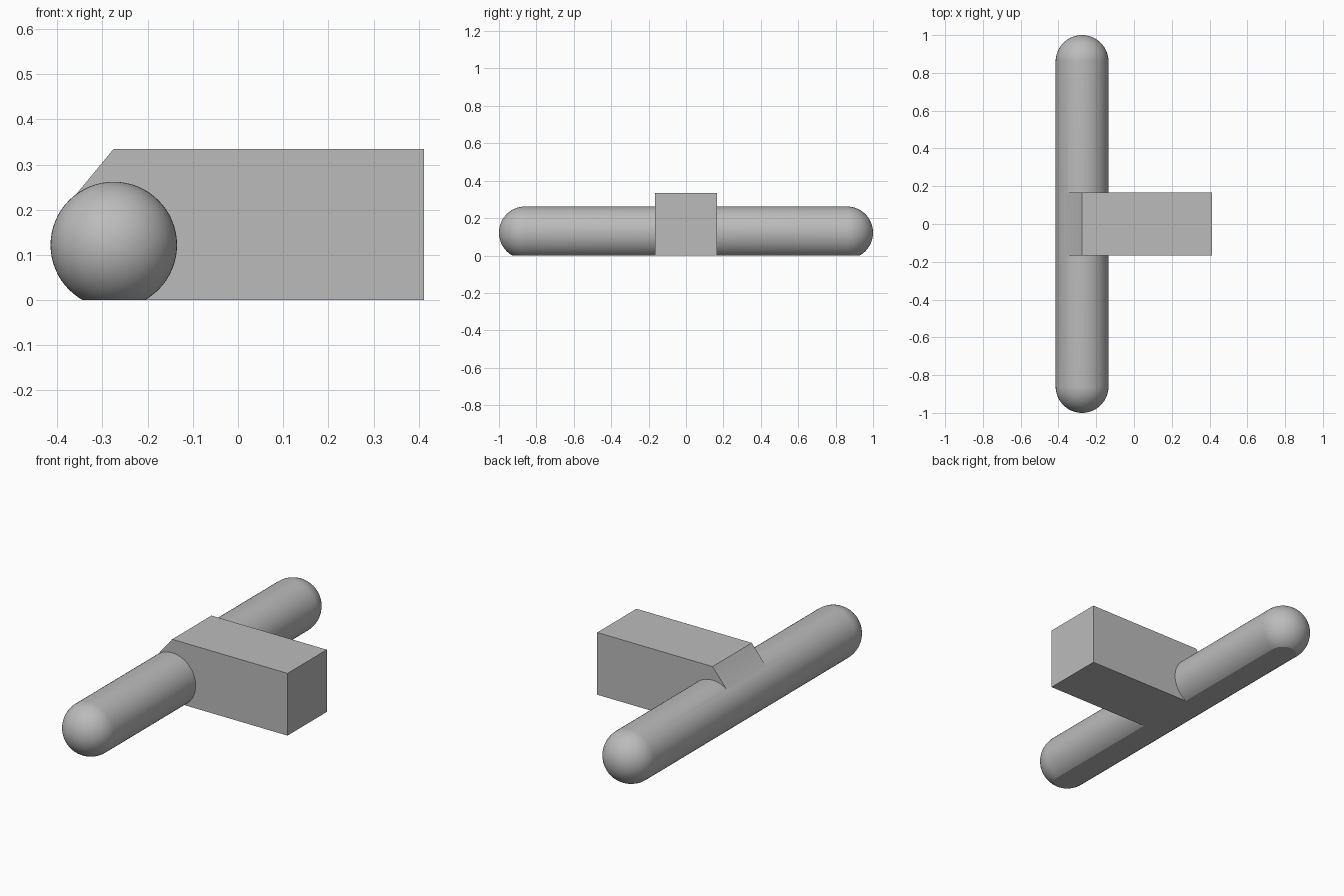
import bpy
import bmesh
import math
from mathutils import Matrix, Vector

if "Cube" in bpy.data.objects:
    bpy.data.objects.remove(bpy.data.objects["Cube"], do_unlink=True)

RADIUS = 0.14
BAR_X, BAR_Z = -0.275, 0.122
HALF_WIDTH = 0.167
SINK = -0.1  # parts reach below the floor, then are cut flat together

grey = bpy.data.materials.new("plain grey")
grey.use_nodes = True
colour = (0.5, 0.5, 0.5, 1)
grey.diffuse_color = colour
grey.node_tree.nodes["Principled BSDF"].inputs["Base Color"].default_value = colour


def add_object(name, bm):
    bmesh.ops.recalc_face_normals(bm, faces=bm.faces)
    mesh = bpy.data.meshes.new(name)
    bm.to_mesh(mesh)
    bm.free()
    mesh.materials.append(grey)
    obj = bpy.data.objects.new(name, mesh)
    bpy.context.collection.objects.link(obj)
    return obj


# Round crossbar with domed ends: a sphere stretched at its equator
bm = bmesh.new()
bmesh.ops.create_uvsphere(bm, u_segments=64, v_segments=32, radius=RADIUS)
equator = [e for e in bm.edges if all(abs(v.co.z) < 1e-5 for v in e.verts)]
bmesh.ops.split_edges(bm, edges=equator)
for face in bm.faces:
    face.tag = face.calc_center_median().z > 0
for vert in bm.verts:
    vert.co.z += (1 - RADIUS) * (1 if vert.link_faces[0].tag else -1)
bmesh.ops.bridge_loops(bm, edges=[e for e in bm.edges if e.is_boundary])
bmesh.ops.transform(bm, verts=bm.verts,
                    matrix=Matrix.Translation((BAR_X, 0, BAR_Z))
                    @ Matrix.Rotation(math.pi / 2, 4, "X"))
crossbar = add_object("crossbar_with_block", bm)

# Rectangular block with a sloped shoulder running onto the bar
bm = bmesh.new()
profile = [(0.412, SINK), (0.412, 0.335), (BAR_X, 0.335),
           (-0.37, 0.22), (BAR_X, BAR_Z), (BAR_X, SINK)]
side = bm.faces.new([bm.verts.new((x, -HALF_WIDTH, z)) for x, z in profile])
grown = bmesh.ops.extrude_face_region(bm, geom=[side])["geom"]
bmesh.ops.translate(bm, vec=Vector((0, 2 * HALF_WIDTH, 0)),
                    verts=[v for v in grown if isinstance(v, bmesh.types.BMVert)])
block = add_object("block", bm)

# Join both parts into one solid
union = crossbar.modifiers.new("join_block", "BOOLEAN")
union.operation = "UNION"
union.solver = "EXACT"
union.object = block
bpy.ops.object.select_all(action="DESELECT")
crossbar.select_set(True)
bpy.context.view_layer.objects.active = crossbar
bpy.ops.object.modifier_apply(modifier=union.name)
bpy.data.objects.remove(block, do_unlink=True)

# Flat underside
bm = bmesh.new()
bm.from_mesh(crossbar.data)
bmesh.ops.bisect_plane(bm, geom=bm.verts[:] + bm.edges[:] + bm.faces[:],
                       plane_co=(0, 0, 0), plane_no=(0, 0, 1), clear_inner=True)
bmesh.ops.contextual_create(bm, geom=[e for e in bm.edges if e.is_boundary])
bmesh.ops.recalc_face_normals(bm, faces=bm.faces)
bm.to_mesh(crossbar.data)
bm.free()

bpy.ops.object.shade_smooth_by_angle(angle=math.radians(25))
